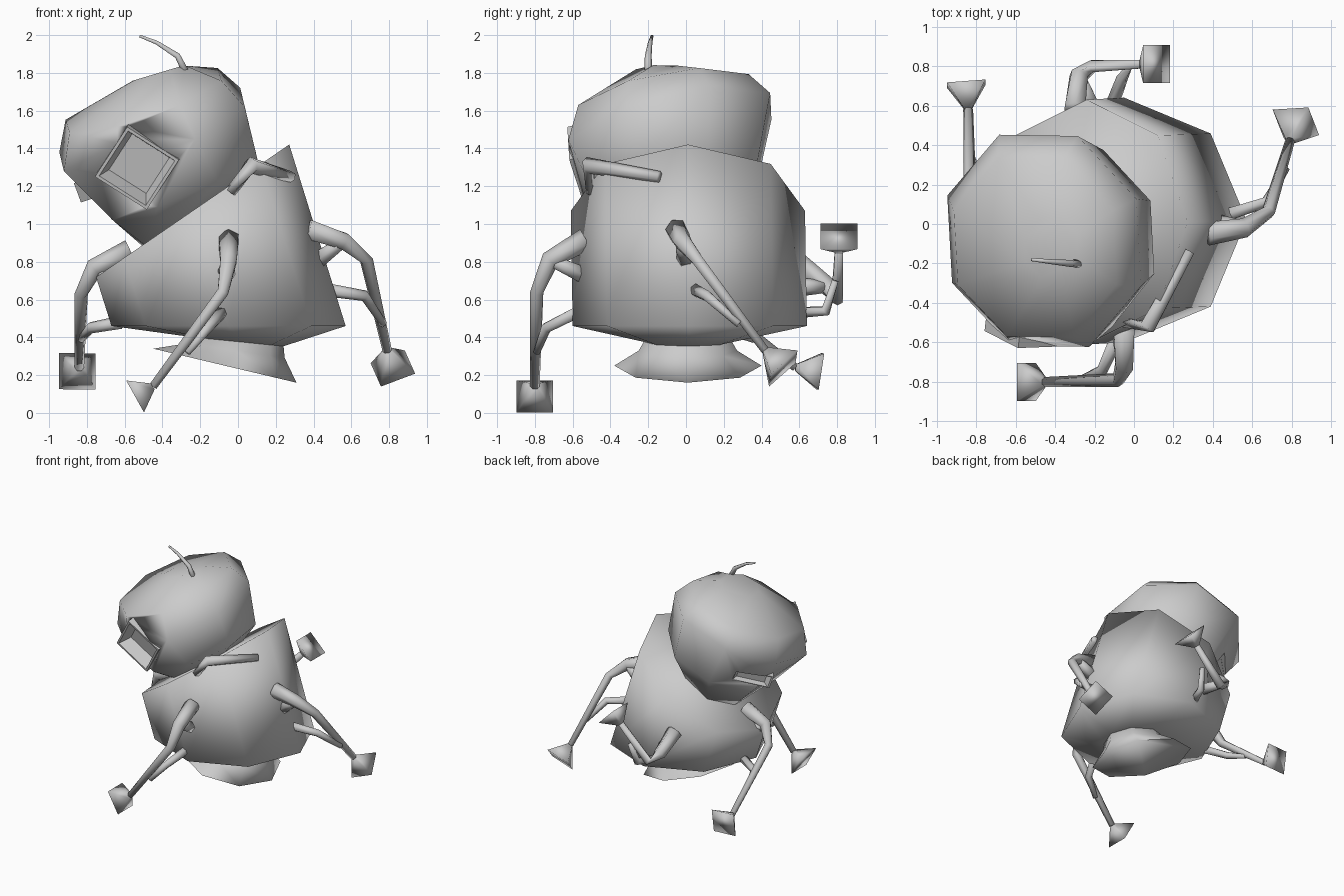
import bpy, bmesh, math
from mathutils import Vector

if "Cube" in bpy.data.objects:
    bpy.data.objects.remove(bpy.data.objects["Cube"])

# One plain grey for the whole craft
grey = bpy.data.materials.new("plain_grey")
grey.use_nodes = True
grey.diffuse_color = (0.6, 0.6, 0.6, 1)
grey.node_tree.nodes["Principled BSDF"].inputs["Base Color"].default_value = (0.6, 0.6, 0.6, 1)


def loft(name, rings, sides=8, phase=0.0, ref=(1, 0, 0), smooth=130, squash=1.0):
    """Skin a stack of (centre, normal, radius) polygons and cap both ends."""
    bm = bmesh.new()
    loops = []
    for centre, normal, radius in rings:
        n = Vector(normal).normalized()
        u = Vector(ref)
        u = (u - n * u.dot(n)).normalized()
        v = n.cross(u) * squash
        loop = []
        for i in range(sides):
            a = math.radians(phase) + math.tau * i / sides
            loop.append(bm.verts.new(Vector(centre) + (u * math.cos(a) + v * math.sin(a)) * radius))
        loops.append(loop)
    for low, high in zip(loops, loops[1:]):
        for i in range(sides):
            j = (i + 1) % sides
            bm.faces.new((low[i], low[j], high[j], high[i]))
    bm.faces.new(loops[0][::-1])
    bm.faces.new(loops[-1])
    bmesh.ops.recalc_face_normals(bm, faces=bm.faces)
    mesh = bpy.data.meshes.new(name)
    bm.to_mesh(mesh)
    bm.free()
    mesh.materials.append(grey)
    obj = bpy.data.objects.new(name, mesh)
    bpy.context.collection.objects.link(obj)
    bpy.ops.object.select_all(action='DESELECT')
    obj.select_set(True)
    bpy.context.view_layer.objects.active = obj
    bpy.ops.object.shade_smooth_by_angle(angle=math.radians(smooth))
    return obj


def side_axis(direction):
    """World axis least aligned with a direction."""
    k = min(range(3), key=lambda i: abs(direction[i]))
    return [float(i == k) for i in range(3)]


def tube(name, path, radii):
    """Tapered six-sided strut along a path."""
    pts = [Vector(p) for p in path]
    rings = []
    for i, p in enumerate(pts):
        before, after = pts[max(i - 1, 0)], pts[min(i + 1, len(pts) - 1)]
        rings.append((p, after - before, radii[i]))
    return loft(name, rings, 6, 0, side_axis(pts[-1] - pts[0]))


def recess(name, wall, centre, normal, radius, ref, depth, dip, phase=0, squash=1.0):
    """Frame with a sunken panel, opened through the wall it sits in."""
    c, n = Vector(centre), Vector(normal).normalized()
    cutter = loft(name + "_cutter", [(c - n * dip, n, radius * 0.95), (c + n * 0.15, n, radius * 0.95)],
                  4, phase, ref, 30, squash)
    cut = wall.modifiers.new("opening", 'BOOLEAN')
    cut.operation = 'DIFFERENCE'
    cut.object = cutter
    bpy.context.view_layer.objects.active = wall
    bpy.ops.object.modifier_apply(modifier=cut.name)
    bpy.data.objects.remove(cutter)
    loft(name, [(c - n * depth, n, radius), (c, n, radius), (c, n, radius * 0.9),
                (c - n * dip, n, radius * 0.72)], 4, phase, ref, 30, squash)


# Lower body, bent so the top deck leans sideways
loft("lower_body", [
    ((0.01, 0.01, 0.375), (0.1, 0, 1), 0.23),
    ((-0.05, 0.02, 0.46), (0, 0, 1), 0.62),
    ((-0.24, 0.01, 1.07), (-0.566, 0, 0.825), 0.62)])

# Engine bell under the body
loft("engine_bell", [
    ((0.02, 0.01, 0.40), (0.1, 0, 1), 0.22),
    ((-0.01, 0.01, 0.33), (0.15, 0, 1), 0.26),
    ((-0.07, 0.01, 0.25), (0.23, 0, 0.97), 0.39)])

# Upper cabin with a domed roof, leaning further to the side and front
cabin = loft("upper_cabin", [
    ((-0.27, -0.03, 1.03), (-0.566, 0, 0.825), 0.29),
    ((-0.29, -0.075, 1.20), (-0.42, -0.12, 1), 0.45),
    ((-0.455, -0.085, 1.50), (-0.36, -0.25, 1), 0.55),
    ((-0.50, -0.12, 1.655), (-0.34, -0.2, 1), 0.46),
    ((-0.42, -0.12, 1.80), (-0.3, 0, 1), 0.15)], 8, 26, squash=1.08)

# Cabin window and side hatch
recess("cabin_window", cabin, (-0.535, -0.58, 1.295), (-0.12, -1, -0.25), 0.23,
       (0.21, 0, 0.05), 0.2, 0.1)
recess("side_hatch", cabin, (-0.74, 0.17, 1.21), (-0.6, 0.75, -0.2), 0.22,
       (-0.25, -0.19, -0.1), 0.15, 0.04, 45, 0.35)

# Antenna on the roof and arm on the deck rim
tube("antenna", [(-0.27, -0.2, 1.79), (-0.32, -0.2, 1.89), (-0.43, -0.19, 1.96), (-0.52, -0.18, 1.995)],
     [0.022, 0.018, 0.012, 0.008])
tube("deck_arm", [(-0.04, -0.5, 1.17), (0.07, -0.52, 1.31), (0.28, -0.14, 1.25)], [0.03, 0.045, 0.03])

# Legs: main strut, brace, then the centre and edge direction of the foot plate
legs = {
    "front": ([(-0.05, -0.53, 0.92), (-0.05, -0.72, 0.81), (-0.08, -0.79, 0.64), (-0.45, -0.80, 0.14)],
              [(-0.08, -0.56, 0.54), (-0.16, -0.74, 0.45), (-0.27, -0.79, 0.32)],
              (-0.545, -0.80, 0.087), (0, 1, 0)),
    "right": ([(-0.57, 0.02, 0.86), (-0.76, 0.02, 0.77), (-0.83, 0.08, 0.63), (-0.84, 0.58, 0.24)],
              [(-0.62, 0.12, 0.48), (-0.78, 0.2, 0.45), (-0.83, 0.36, 0.39)],
              (-0.85, 0.71, 0.22), (1, 0, 0)),
    "left": ([(0.37, -0.05, 0.97), (0.56, -0.02, 0.91), (0.68, 0.06, 0.81), (0.79, 0.42, 0.33)],
             [(0.48, 0.05, 0.65), (0.67, 0.11, 0.62), (0.77, 0.28, 0.47)],
             (0.82, 0.515, 0.235), (0.9, 0, 0.4)),
    "back": ([(-0.30, 0.58, 0.80), (-0.28, 0.75, 0.67), (-0.21, 0.80, 0.60), (0.04, 0.81, 0.86)],
             [(-0.12, 0.58, 0.53), (-0.06, 0.74, 0.54), (-0.03, 0.79, 0.70)],
             (0.115, 0.81, 0.935), (0, 1, 0)),
}
for side, (main, brace, base, edge) in legs.items():
    tube(side + "_leg", main, [0.06, 0.05, 0.035, 0.025])
    tube(side + "_leg_brace", brace, [0.035, 0.03, 0.02])
    tip, base = Vector(main[-1]), Vector(base)
    root = Vector(main[0]).lerp(Vector(brace[0]), 0.5)
    tube(side + "_leg_gusset", [root, main[1]], [0.05, 0.035])
    axis = base - tip
    loft(side + "_foot", [(tip, axis, 0.025), (base, axis, 0.137)], 4, 45, edge)
